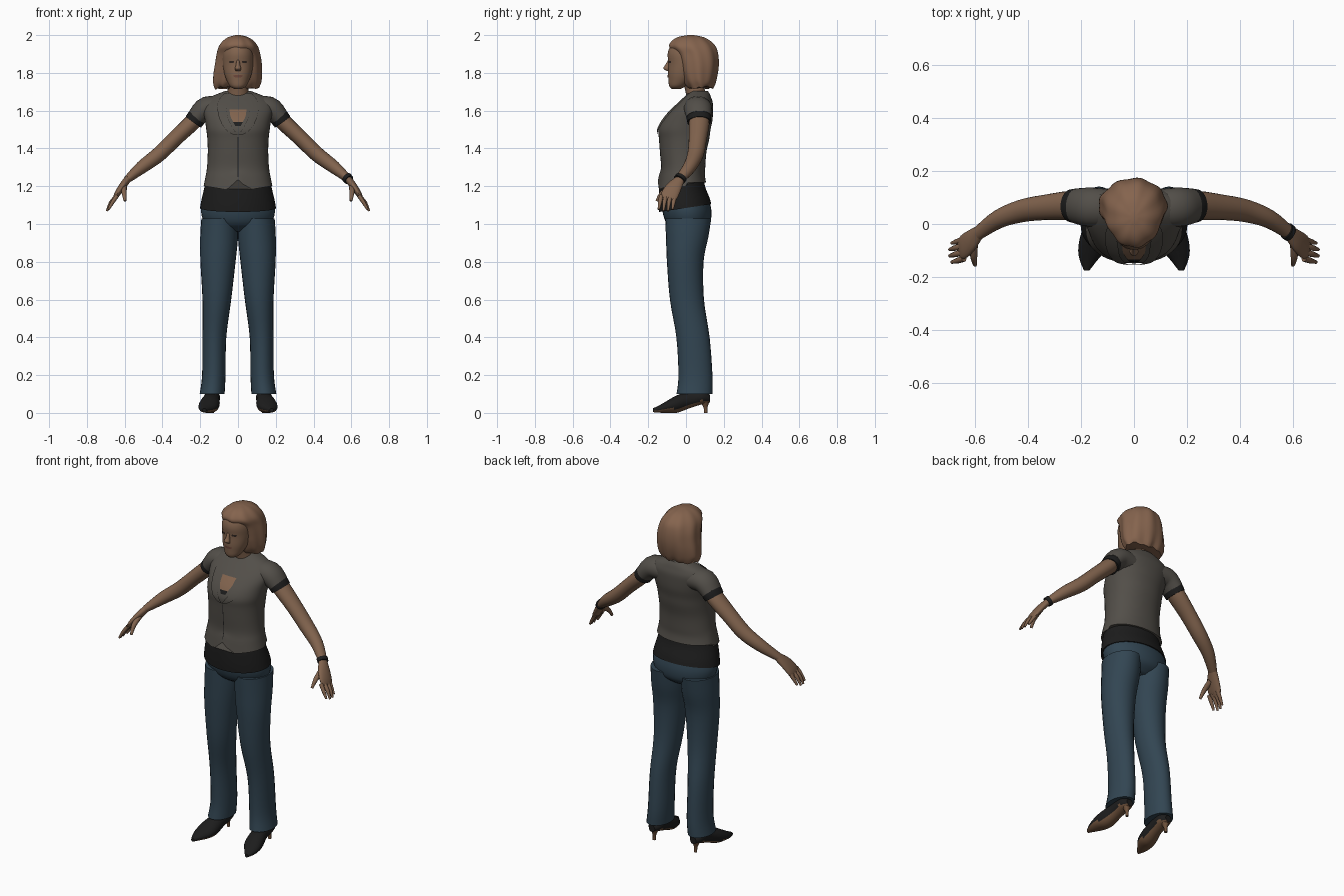
import bpy, bmesh, math
from mathutils import Vector
from mathutils.bvhtree import BVHTree

cube = bpy.data.objects.get("Cube")
if cube:
    bpy.data.objects.remove(cube, do_unlink=True)

X, Y, Z = Vector((1, 0, 0)), Vector((0, 1, 0)), Vector((0, 0, 1))


def material(name, r, g, b):
    m = bpy.data.materials.new(name)
    m.use_nodes = True
    m.diffuse_color = (r, g, b, 1)
    m.node_tree.nodes["Principled BSDF"].inputs["Base Color"].default_value = (r, g, b, 1)
    return m


SKIN = material("skin", .22, .125, .075)
HAIR = material("hair", .235, .127, .076)
VEST = material("grey cloth", .085, .077, .066)
BLACK = material("black cloth", .012, .012, .012)
DENIM = material("denim", .032, .06, .085)
SOLE = material("brown leather", .16, .085, .045)
LIP = material("lips", .16, .065, .045)
EYE = material("dark eye", .03, .02, .016)


def interpolate(keys, steps):
    """Smooth curve through every key, numbers beyond position included."""
    out = []
    for i in range(len(keys) - 1):
        a, b, c, d = (keys[max(0, min(j, len(keys) - 1))] for j in range(i - 1, i + 3))
        for s in range(steps):
            t = s / steps
            out.append([q + .5 * t * (r - p + t * (2 * p - 5 * q + 4 * r - w + t * (3 * (q - r) + w - p)))
                        for p, q, r, w in zip(a, b, c, d)])
    return out + [list(keys[-1])]


def finish(name, bm, mats, mirror):
    for e in bm.edges:
        if len(e.link_faces) == 2 and e.calc_face_angle() > math.radians(50):
            e.smooth = False
    for f in bm.faces:
        f.smooth = True
    mesh = bpy.data.meshes.new(name)
    bm.to_mesh(mesh)
    bm.free()
    for m in mats:
        mesh.materials.append(m)
    ob = bpy.data.objects.new(name, mesh)
    bpy.context.collection.objects.link(ob)
    if mirror:
        ob.modifiers.new("Mirror", 'MIRROR')
    return ob


def loft(name, keys, mat, axis=None, sides=20, steps=4, mirror=False,
         power=1.0, ripple=0, hem=None, under=None):
    """Oval rings (x, y, z, radius, radius) skinned along an axis or their own path."""
    path = interpolate(keys, steps)
    pts = [Vector(p[:3]) for p in path]
    bm = bmesh.new()
    rings = []
    for i, p in enumerate(path):
        t = axis or (pts[min(i + 1, len(pts) - 1)] - pts[max(i - 1, 0)]).normalized()
        ref = Z if axis == Y else Y
        v = (ref - t * ref.dot(t)).normalized()
        u = v.cross(t)
        ring = []
        for k in range(sides):
            a = math.tau * k / sides
            c, s = math.cos(a), math.sin(a)
            grow = 1 + ripple * math.cos(9 * a)
            co = (pts[i] + u * math.copysign(abs(c) ** power, c) * p[3] * grow
                  + v * math.copysign(abs(s) ** power, s) * p[4] * grow)
            if hem:
                co.z += hem(co.x, co.y) * max(0, 1 - (p[2] - keys[0][2]) / .1)
            ring.append(bm.verts.new(co))
        rings.append(ring)
    for a, b in zip(rings, rings[1:]):
        for k in range(sides):
            n = (k + 1) % sides
            bm.faces.new((a[k], a[n], b[n], b[k]))
    bm.faces.new(rings[0])
    bm.faces.new(rings[-1])
    bmesh.ops.recalc_face_normals(bm, faces=bm.faces)
    bm.normal_update()
    if under:
        for f in bm.faces:
            f.material_index = int(f.normal.z < -.5)
    return finish(name, bm, [mat] + ([under] if under else []), mirror)


def patch(name, target, rows, mat, lift=.004, mirror=False, columns=8):
    """Thin sheet laid on the front of a part; rows are (height, x from, x to)."""
    me = target.data
    tree = BVHTree.FromPolygons([v.co for v in me.vertices], [p.vertices for p in me.polygons])
    bm = bmesh.new()
    grid = []
    for z, a, b in interpolate(rows, 4):
        line = []
        for k in range(columns + 1):
            start = Vector((a + (b - a) * k / columns, -1, z))
            hit = tree.ray_cast(start, Y)[0] or Vector((start.x, 0, z))
            line.append(bm.verts.new(hit - Y * lift))
        grid.append(line)
    for a, b in zip(grid, grid[1:]):
        for k in range(columns):
            f = bm.faces.new((a[k], a[k + 1], b[k + 1], b[k]))
            f.normal_update()
            if f.normal.y > 0:
                f.normal_flip()
    return finish(name, bm, [mat], mirror)


# Trousers
loft("trouser_leg", [(.137, .045, .1, .066, .095), (.128, .05, .2, .062, .09),
     (.125, .037, .4, .063, .088), (.112, .005, .6, .076, .09), (.106, -.004, .8, .093, .097),
     (.1, .006, .93, .1, .112), (.098, .012, 1.03, .096, .122)], DENIM, Z, 24, mirror=True)
loft("trouser_seat", [(0, .015, .96, .09, .06), (0, .012, 1, .17, .112),
     (0, .006, 1.06, .195, .129), (0, 0, 1.12, .188, .125)], DENIM, Z, 32)

# Shoes with slim heels
loft("shoe", [(.137, .128, .075, .02, .02), (.137, .09, .082, .042, .035),
     (.14, .02, .07, .042, .045), (.15, -.05, .046, .053, .046), (.16, -.1, .032, .05, .032),
     (.172, -.14, .021, .031, .02), (.178, -.175, .014, .01, .01)], BLACK, Y, mirror=True, under=SOLE)
loft("shoe_heel", [(.137, .105, 0, .009, .009), (.137, .103, .03, .01, .011),
     (.137, .098, .065, .025, .028)], SOLE, Z, 12, mirror=True)

# Undershirt and waistcoat
loft("undershirt", [(0, -.004, 1.085, .201, .138), (0, -.01, 1.13, .193, .134),
     (0, -.02, 1.2, .176, .121), (0, -.02, 1.26, .16, .11)], BLACK, Z, 40,
     hem=lambda x, y: .15 * y)


def pointed_hem(x, y):
    x = abs(x)
    if y > 0:
        return .02
    return .035 - .9 * x if x < .06 else .17 * (x - .06) - .019


vest = loft("waistcoat", [(0, -.021, 1.2, .182, .127), (0, -.02, 1.25, .172, .12),
     (0, -.015, 1.3, .164, .117), (0, -.015, 1.38, .16, .123), (0, -.01, 1.45, .162, .133),
     (0, -.008, 1.5, .168, .138), (0, .008, 1.55, .175, .132), (0, .03, 1.6, .185, .113),
     (0, .05, 1.64, .18, .092), (0, .062, 1.67, .15, .071), (0, .068, 1.69, .105, .057),
     (0, .07, 1.705, .065, .045)], VEST, Z, 48, power=.92, hem=pointed_hem)
loft("sleeve", [(.08, .06, 1.61, .06, .07), (.165, .063, 1.613, .062, .074),
     (.219, .068, 1.565, .051, .066)], VEST, sides=24, mirror=True)
loft("sleeve_cuff", [(.2, .067, 1.582, .048, .062), (.219, .068, 1.563, .051, .065),
     (.236, .069, 1.54, .05, .062)], BLACK, sides=24, mirror=True)
patch("lapel", vest, [(1.69, .045, .075), (1.65, .065, .105), (1.6, .06, .108),
      (1.55, .05, .095), (1.5, .022, .066), (1.47, 0, .02)], VEST, .008, True)
patch("neckline_skin", vest, [(1.605, -.045, .045), (1.57, -.04, .04), (1.54, -.025, .025)], SKIN)
patch("neckline_trim", vest, [(1.54, -.026, .026), (1.52, -.015, .015)], BLACK)
patch("front_seam", vest, [(1.46, -.002, .002), (1.25, -.002, .002)], BLACK, .002, columns=1)

# Arms and hands
loft("arm", [(.2, .068, 1.58, .043, .05), (.245, .07, 1.535, .044, .054),
     (.33, .063, 1.455, .041, .048), (.42, .05, 1.368, .04, .043), (.51, .018, 1.3, .034, .035),
     (.587, -.035, 1.235, .02, .026)], SKIN, mirror=True)
loft("palm", [(.583, -.03, 1.238, .019, .025), (.612, -.06, 1.2, .019, .04),
     (.64, -.085, 1.158, .015, .046), (.656, -.095, 1.13, .008, .038)], SKIN, mirror=True)
for i, finger in enumerate(("little", "ring", "middle", "index")):
    y, short = -.058 - .024 * i, .008 * abs(i - 1.5)
    loft(finger + "_finger", [(.64, y, 1.15, .011, .012), (.676 - short, y - .008, 1.115, .01, .011),
         (.698 - short, y - .014, 1.065 + short, .006, .006)], SKIN, sides=10, mirror=True)
loft("thumb", [(.603, -.07, 1.2, .016, .016), (.603, -.125, 1.165, .013, .013),
     (.598, -.155, 1.122, .007, .007)], SKIN, sides=10, mirror=True)
loft("bracelet", [(.575, -.026, 1.246, .028, .033), (.588, -.036, 1.234, .027, .032)], BLACK)

# Head and face
loft("neck", [(0, .06, 1.66, .062, .055), (0, .045, 1.72, .054, .052),
     (0, .03, 1.79, .055, .055)], SKIN, Z)
head = loft("head", [(0, -.052, 1.714, .018, .022), (0, -.045, 1.73, .043, .044),
     (0, -.027, 1.765, .062, .066), (0, -.017, 1.8, .073, .078), (0, -.003, 1.85, .081, .09),
     (0, -.003, 1.9, .081, .094), (0, 0, 1.94, .07, .083), (0, 0, 1.97, .04, .05)], SKIN, Z, 40)
loft("nose", [(0, -.086, 1.87, .008, .008), (0, -.096, 1.842, .011, .014),
     (0, -.103, 1.823, .017, .017), (0, -.094, 1.81, .012, .008)], SKIN, Z, 12)
patch("eye", head, [(1.864, .024, .044), (1.858, .02, .048), (1.852, .025, .044)], EYE, .002, True)
patch("eyebrow", head, [(1.884, .022, .05), (1.879, .018, .054)], HAIR, .003, True)
patch("mouth", head, [(1.789, -.014, .014), (1.784, -.026, .026), (1.776, -.013, .013)], LIP, .003)

# Bobbed hair with soft strands
loft("hair", [(-.006, .075, 1.722, .116, .066), (-.006, .07, 1.75, .127, .085),
     (-.003, .068, 1.8, .128, .1), (0, .065, 1.85, .123, .108), (0, .055, 1.9, .115, .114),
     (0, .034, 1.94, .103, .122), (0, .027, 1.97, .08, .1), (0, .025, 1.99, .05, .065),
     (0, .025, 2, .012, .016)], HAIR, Z, 54, ripple=.025,
     hem=lambda x, y: .012 * math.sin(90 * x) * math.cos(60 * y))
